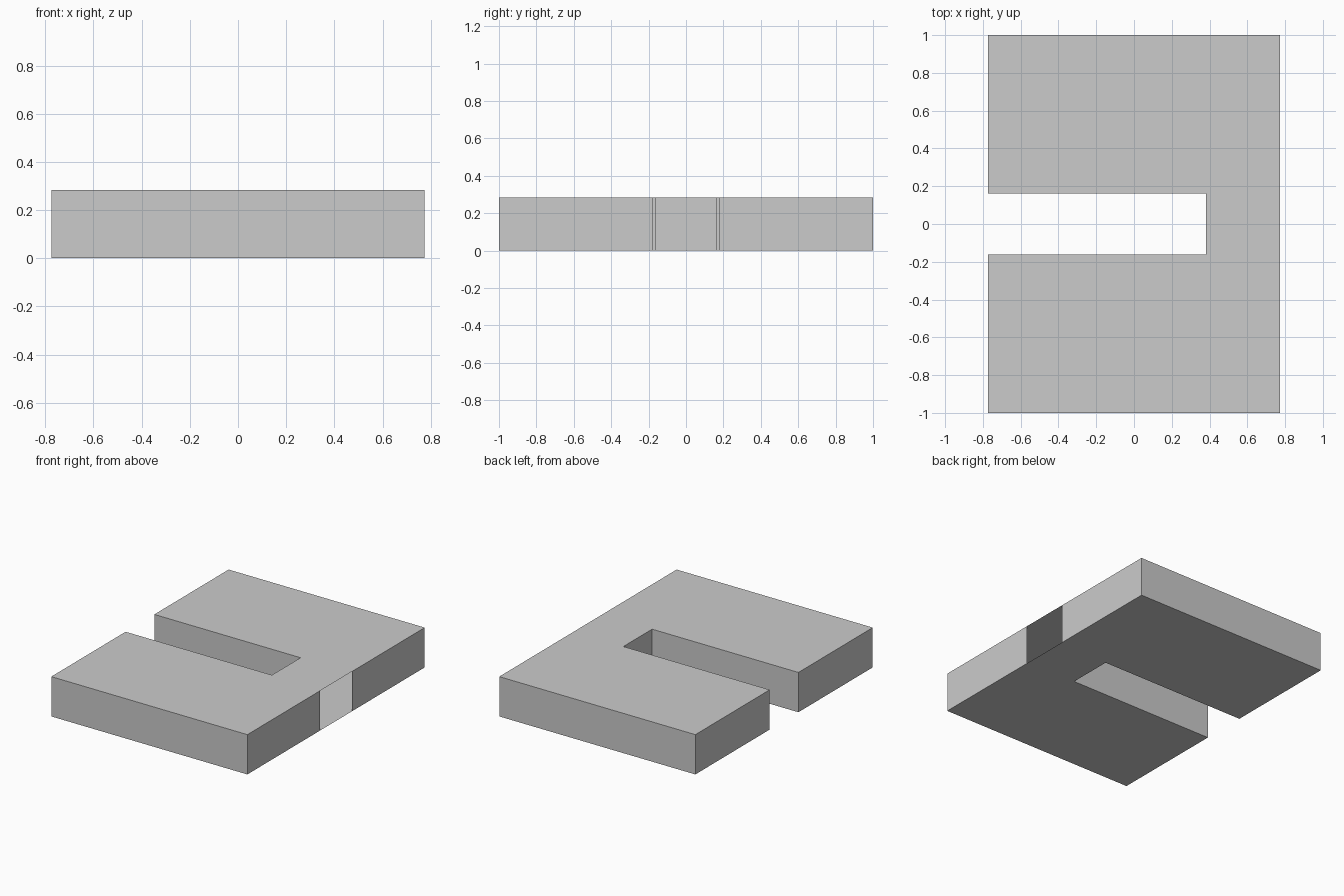
import bpy, bmesh

if "Cube" in bpy.data.objects:
    bpy.data.objects.remove(bpy.data.objects["Cube"])

W, D, H = 0.774, 1.0, 0.284      # half width, half depth, height
SLOT_Y, SLOT_X = 0.162, 0.381    # slot half width, slot inner end
GAP_Y = 0.18                     # half width of the open gap in the right side

# U-shaped outline, counter-clockwise, starting at the gap in the right side
half = [(W, GAP_Y), (W, D), (-W, D), (-W, SLOT_Y), (SLOT_X, SLOT_Y)]
outline = half + [(x, -y) for x, y in reversed(half)]

bm = bmesh.new()
bottom = [bm.verts.new((x, y, 0)) for x, y in outline]
top = [bm.verts.new((x, y, H)) for x, y in outline]
bm.faces.new(top)
bm.faces.new(bottom[::-1])

# Side walls; the last segment stays open as the gap
for i in range(len(outline) - 1):
    bm.faces.new((bottom[i], bottom[i + 1], top[i + 1], top[i]))

mesh = bpy.data.meshes.new("slotted_plate")
bm.to_mesh(mesh)
bm.free()
bpy.context.collection.objects.link(bpy.data.objects.new("slotted_plate", mesh))
